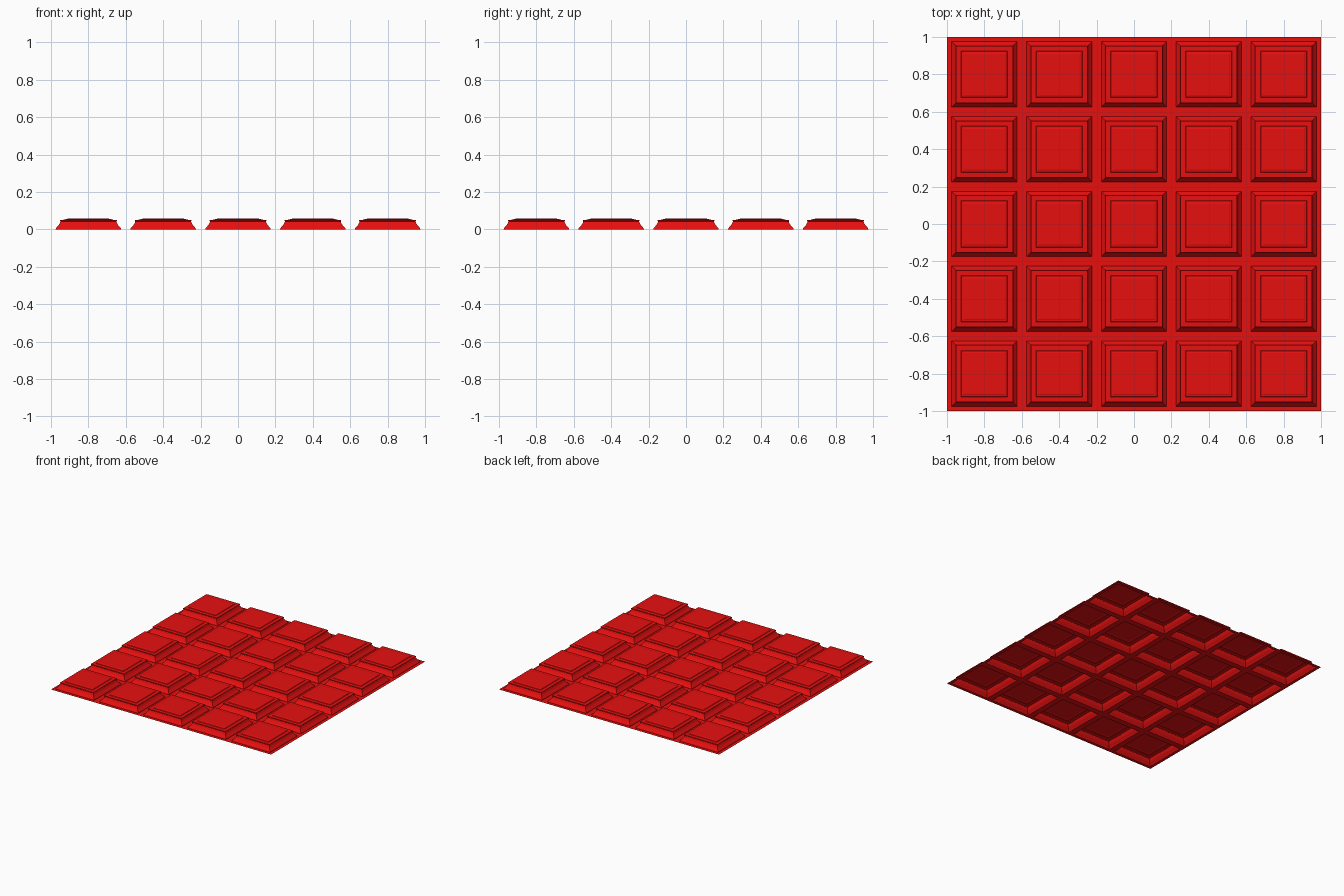
import bpy, bmesh

if "Cube" in bpy.data.objects:
    bpy.data.objects.remove(bpy.data.objects["Cube"])

CELL = 0.4
COUNT = 5

# Moulding section of one coffer: (half width, height), from beam centre inward
PROFILE = [
    (0.200, 0.000), (0.175, 0.000), (0.174, 0.006),
    (0.167, 0.014), (0.159, 0.023), (0.153, 0.033), (0.149, 0.043),
    (0.152, 0.046), (0.152, 0.051),
    (0.125, 0.052), (0.122, 0.055), (0.114, 0.056), (0.109, 0.058),
]


def square_ring(bm, half, z):
    return [bm.verts.new((sx * half, sy * half, z))
            for sx, sy in ((-1, -1), (1, -1), (1, 1), (-1, 1))]


# One coffer: mitred square rings joined along the section, closed by a flat panel
bm = bmesh.new()
rings = [square_ring(bm, h, z) for h, z in PROFILE]
for a, b in zip(rings, rings[1:]):
    for i in range(4):
        j = (i + 1) % 4
        bm.faces.new((a[i], a[j], b[j], b[i]))
bm.faces.new(rings[-1])
mesh = bpy.data.meshes.new("coffered_panel")
bm.to_mesh(mesh)
bm.free()

panel = bpy.data.objects.new("coffered_panel", mesh)
bpy.context.collection.objects.link(panel)
start = -CELL * (COUNT - 1) / 2
panel.location = (start, start, 0)

# Repeat the coffer into a five by five sheet
for name, step in (("columns", (CELL, 0, 0)), ("rows", (0, CELL, 0))):
    arr = panel.modifiers.new(name, 'ARRAY')
    arr.count = COUNT
    arr.use_relative_offset = False
    arr.use_constant_offset = True
    arr.constant_offset_displace = step
    arr.use_merge_vertices = True
    arr.merge_threshold = 0.0005

# Red finish
red = bpy.data.materials.new("red_paint")
red.diffuse_color = (0.8, 0.005, 0.005, 1)
red.use_nodes = True
red.node_tree.nodes["Principled BSDF"].inputs["Base Color"].default_value = red.diffuse_color
mesh.materials.append(red)
